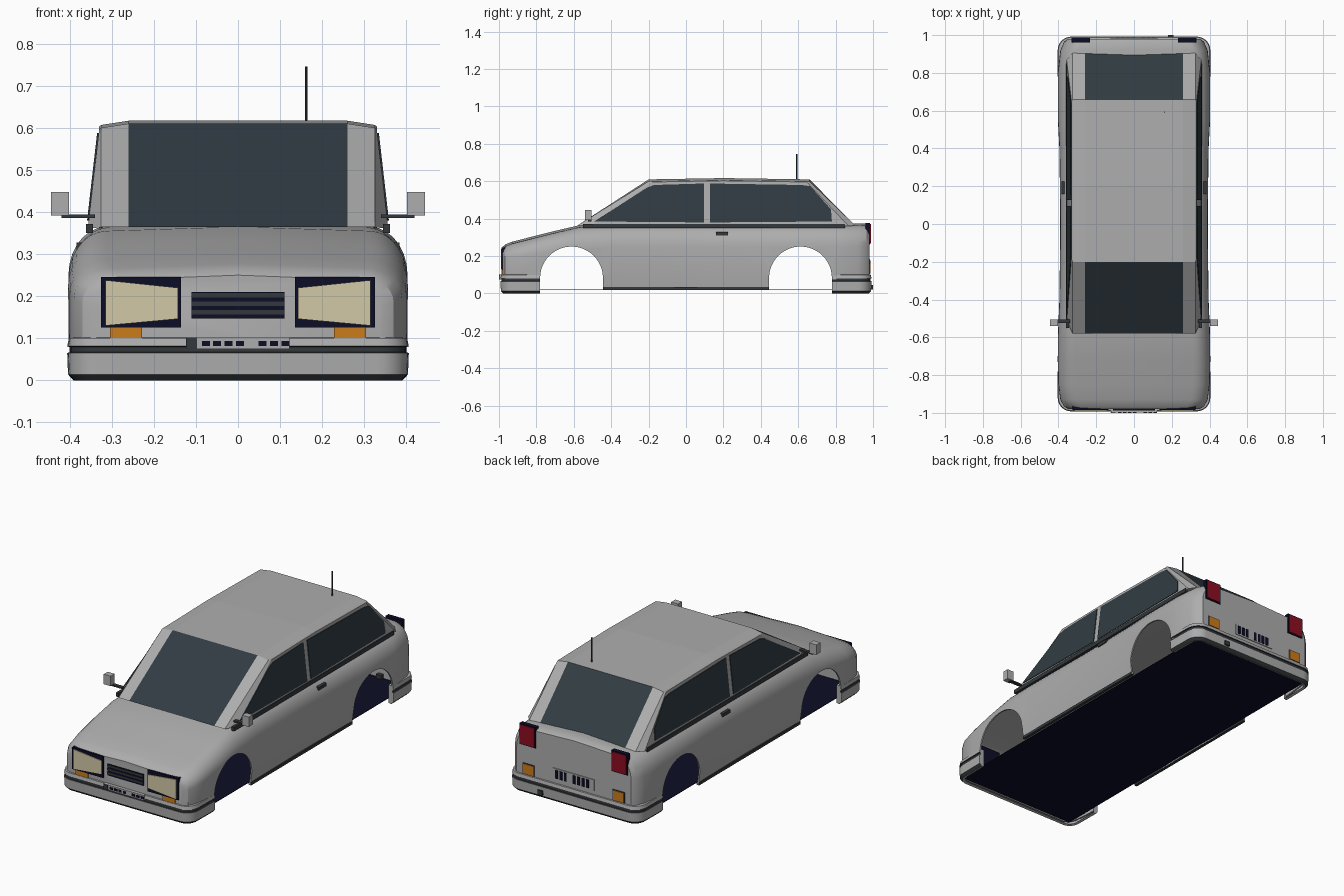
import bpy, bmesh, math
from mathutils import Vector

cube = bpy.data.objects.get("Cube")
if cube:
    bpy.data.objects.remove(cube)


def material(name, r, g, b):
    m = bpy.data.materials.new(name)
    m.use_nodes = True
    m.diffuse_color = (r, g, b, 1)
    m.node_tree.nodes["Principled BSDF"].inputs["Base Color"].default_value = (r, g, b, 1)
    return m


PAINT = material("silver_paint", .42, .42, .42)
GLASS = material("dark_glass", .03, .045, .055)
NAVY = material("navy_black", .004, .004, .02)
TRIM = material("dark_trim", .035, .04, .045)
CREAM = material("cream_lens", .65, .58, .38)
ORANGE = material("orange_lens", .6, .2, .012)
RED = material("red_lens", .27, .004, .016)


def finish(name, bm, *mats, recalc=True):
    if recalc:
        bmesh.ops.recalc_face_normals(bm, faces=bm.faces[:])
    me = bpy.data.meshes.new(name)
    bm.to_mesh(me)
    bm.free()
    for m in mats:
        me.materials.append(m)
    ob = bpy.data.objects.new(name, me)
    bpy.context.collection.objects.link(ob)
    return ob


def prism(name, pts, offset, mat):
    """Flat polygon in space, extruded along an offset."""
    bm = bmesh.new()
    a = [bm.verts.new(p) for p in pts]
    b = [bm.verts.new(Vector(p) + Vector(offset)) for p in pts]
    bm.faces.new(a)
    bm.faces.new(b[::-1])
    for i in range(len(a)):
        j = (i + 1) % len(a)
        bm.faces.new((a[i], a[j], b[j], b[i]))
    return finish(name, bm, mat)


def box(name, x0, x1, y0, y1, z0, z1, mat):
    pts = [(x0, y0, z0), (x1, y0, z0), (x1, y0, z1), (x0, y0, z1)]
    return prism(name, pts, (0, y1 - y0, 0), mat)


def smooth(ob, angle=30):
    bpy.ops.object.select_all(action='DESELECT')
    ob.select_set(True)
    bpy.context.view_layer.objects.active = ob
    bpy.ops.object.shade_smooth_by_angle(angle=math.radians(angle))


# Lower body: stations of (y, half width, height) lofted into an open shell
stations = [(-.98, .345, .25), (-.967, .37, .262), (-.93, .39, .277), (-.85, .4, .297),
            (-.72, .404, .33), (-.57, .402, .365), (-.4, .395, .374), (0, .39, .375),
            (.4, .395, .375), (.55, .403, .375), (.8, .403, .375), (.92, .39, .375),
            (.965, .37, .373), (.98, .35, .365)]


def section(y, w, h):
    rx, rz = .09, .42 * (h - .1)
    half = [(.975 * w, .02), (w, .1)]
    for i in range(8):
        t = i / 7 * math.pi / 2
        half.append((w - rx + rx * math.cos(t), h - .01 - rz + rz * math.sin(t)))
    full = half + [(0, h)] + [(-x, z) for x, z in reversed(half)]
    return [(x, y, z) for x, z in full]


bm = bmesh.new()
rings = [[bm.verts.new(p) for p in section(*s)] for s in stations]
for r, q in zip(rings, rings[1:]):
    for i in range(len(r) - 1):
        bm.faces.new((r[i], r[i + 1], q[i + 1], q[i]))
bm.faces.new(rings[0][::-1])
bm.faces.new(rings[-1])
bmesh.ops.recalc_face_normals(bm, faces=bm.faces[:])
top = max(bm.faces, key=lambda f: f.calc_center_median().z)
if top.normal.z < 0:
    bmesh.ops.reverse_faces(bm, faces=bm.faces[:])
body = finish("body_shell", bm, PAINT, recalc=False)
bpy.context.view_layer.objects.active = body
sol = body.modifiers.new("thickness", 'SOLIDIFY')
sol.thickness, sol.offset = .008, -1
bpy.ops.object.modifier_apply(modifier=sol.name)

# Wheel arches cut through both sides
for cy in (-.612, .612):
    arc = [(-.6, cy + .168 * math.cos(i / 24 * math.pi), .083 + .168 * math.sin(i / 24 * math.pi))
           for i in range(25)]
    arc += [(-.6, cy - .168, -.1), (-.6, cy + .168, -.1)]
    cutter = prism("arch_cutter", arc, (1.2, 0, 0), PAINT)
    cutter.hide_render = True
    bpy.context.view_layer.objects.active = body
    cut = body.modifiers.new("arch", 'BOOLEAN')
    cut.operation, cut.solver, cut.object = 'DIFFERENCE', 'EXACT', cutter
    bpy.ops.object.modifier_apply(modifier=cut.name)
    bpy.data.objects.remove(cutter)
smooth(body)

# Floor pan
box("floor_pan", -.365, .365, -.965, .965, .02, .023, NAVY)

# Cabin: base and top rows, front and rear, joined by pillars and glass
bm = bmesh.new()


def row(y_end, y_side, x_side, z_side, z_mid):
    half = [(x_side, y_side, z_side), (.325, y_end, z_side + .004), (.26, y_end, z_mid)]
    pts = [(-x, y, z) for x, y, z in half] + half[::-1]
    return [bm.verts.new(p) for p in pts]


front_low, front_top = row(-.58, -.51, .357, .36, .364), row(-.2, -.18, .33, .596, .61)
rear_low, rear_top = row(.905, .87, .357, .36, .364), row(.66, .645, .33, .596, .61)
for low, high in ((front_low, front_top), (rear_low, rear_top)):
    for i in range(5):
        f = bm.faces.new((low[i], low[i + 1], high[i + 1], high[i]))
        f.material_index = 1 if i == 2 else 0
for i in (0, 5):
    bm.faces.new((front_low[i], front_top[i], rear_top[i], rear_low[i]))
mid = [bm.verts.new((v.co.x, .2, v.co.z + .007)) for v in front_top]
for a, b in ((front_top, mid), (mid, rear_top)):
    for i in range(5):
        bm.faces.new((a[i], a[i + 1], b[i + 1], b[i]))
for i, s in ((0, -1), (5, 1)):
    bm.faces.new((front_top[i], mid[i], rear_top[i]))
finish("cabin", bm, PAINT, GLASS)

# Parts on both sides
front_window = [(-.49, .385), (.095, .38), (.095, .588), (-.17, .58), (-.21, .565)]
rear_window = [(.127, .38), (.78, .385), (.775, .45), (.665, .573), (.62, .58), (.127, .588)]
for s, side in ((1, "left"), (-1, "right")):
    for label, outline in (("front", front_window), ("rear", rear_window)):
        pts = [(s * (.357 - .027 * (z - .36) / .235), y, z) for y, z in outline]
        prism(f"{label}_window_{side}", pts, (s * .004, 0, 0), GLASS)
    box(f"belt_strip_{side}", s * .345, s * .361, -.55, .85, .35, .372, TRIM)
    box(f"sill_strip_{side}", s * .375, s * .391, -.443, .443, .018, .034, TRIM)
    box(f"door_handle_{side}", s * .36, s * .384, .16, .225, .31, .328, TRIM)
    box(f"mirror_arm_{side}", s * .34, s * .42, -.525, -.505, .386, .394, TRIM)
    box(f"mirror_{side}", s * .402, s * .444, -.54, -.505, .392, .447, PAINT)
    # Lamps
    box(f"headlight_frame_{side}", s * .135, s * .325, -.986, -.94, .125, .245, NAVY)
    lens = [(s * .143, -.986, .146), (s * .315, -.986, .13), (s * .315, -.986, .238), (s * .143, -.986, .22)]
    prism(f"headlight_lens_{side}", lens, (0, -.004, 0), CREAM)
    box(f"front_indicator_{side}", s * .228, s * .304, -.986, -.96, .1, .125, ORANGE)
    box(f"tail_lamp_frame_{side}", s * .232, s * .33, .96, .984, .262, .378, NAVY)
    box(f"tail_lamp_lens_{side}", s * .238, s * .324, .984, .988, .268, .372, RED)
    box(f"rear_indicator_frame_{side}", s * .24, s * .312, .975, .984, .103, .163, TRIM)
    box(f"rear_indicator_{side}", s * .243, s * .309, .984, .987, .106, .16, ORANGE)

# Grille with slats
box("grille", -.11, .11, -.985, -.97, .147, .21, NAVY)
for i in range(3):
    z = .157 + i * .02
    box("grille_slat", -.11, .11, -.988, -.985, z, z + .01, TRIM)

# Bumpers: a stepped profile swept round each end
profile = [(.03, .004), (.015, .0), (.002, .014), (.0, .065), (.006, .067), (.006, .079),
           (.0, .081), (.004, .1), (.03, .104)]
bands = [0, 1, 0, 1, 1, 1, 0, 0]
for e, label in ((-1, "front"), (1, "rear")):
    plan = [(.406, .78, 1, 0)]
    for i in range(9):
        t = i / 8 * math.pi / 2
        c, d = math.cos(t), math.sin(t)
        plan.append((.332 + .072 * c, .92 + .072 * d, c, d))
    plan += [(-x, y, -c, d) for x, y, c, d in reversed(plan)]
    bm = bmesh.new()
    strips = [[bm.verts.new((x - o * c, e * (y - o * d), z)) for o, z in profile] for x, y, c, d in plan]
    for a, b in zip(strips, strips[1:]):
        for i, band in enumerate(bands):
            f = bm.faces.new((a[i], a[i + 1], b[i + 1], b[i]))
            f.material_index = band
    bm.faces.new(strips[0])
    bm.faces.new(strips[-1][::-1])
    smooth(finish(f"{label}_bumper", bm, PAINT, TRIM))

# Blank number plates with plain dark blocks
box("front_plate", -.122, .122, -.998, -.975, .074, .102, PAINT)
box("front_plate_end", -.124, -.098, -1, -.998, .076, .102, TRIM)
box("rear_plate", -.125, .125, .978, .984, .122, .184, PAINT)
for i in range(8):
    if i != 4:
        x = -.086 + i * .027
        box("front_plate_block", x, x + .019, -1, -.998, .081, .094, NAVY)
        box("rear_plate_block", x - .008, x + .008, .984, .987, .13, .176, NAVY)

# Exhaust and aerial
box("exhaust_tip", .18, .21, .95, 1, .02, .045, TRIM)
bm = bmesh.new()
bmesh.ops.create_cone(bm, cap_ends=True, segments=8, radius1=.003, radius2=.003, depth=.14)
aerial = finish("aerial", bm, TRIM)
aerial.location = (.162, .592, .676)
